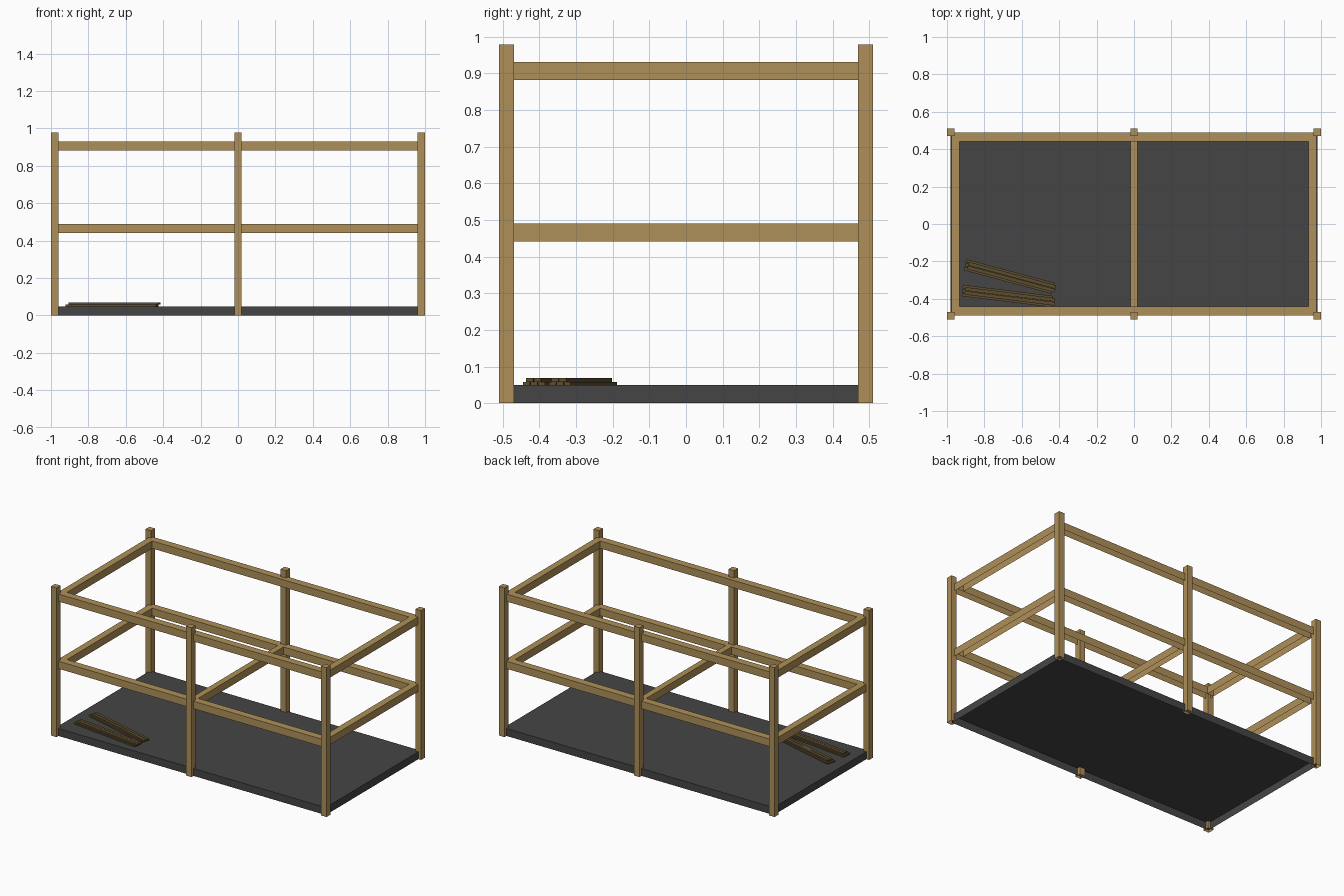
import bpy
import bmesh
from math import radians
from mathutils import Matrix, Vector

if "Cube" in bpy.data.objects:
    bpy.data.objects.remove(bpy.data.objects["Cube"])


def material(name, color):
    m = bpy.data.materials.new(name)
    m.diffuse_color = (*color, 1)
    m.use_nodes = True
    m.node_tree.nodes["Principled BSDF"].inputs["Base Color"].default_value = m.diffuse_color
    return m


wood = material("wood", (0.43, 0.28, 0.10))
dark_wood = material("dark_wood", (0.11, 0.075, 0.03))
dark = material("dark_base", (0.06, 0.06, 0.06))


# Box between two corners; the hidden underside is left open
def box(name, lo, hi, mat, matrix=Matrix()):
    lo, hi = Vector(lo), Vector(hi)
    bm = bmesh.new()
    bmesh.ops.create_cube(bm, size=1)
    under = [f for f in bm.faces if f.normal.z < -0.5]
    bmesh.ops.delete(bm, geom=under, context='FACES_ONLY')
    bm.transform(matrix @ Matrix.Translation((lo + hi) / 2) @ Matrix.Diagonal((*(hi - lo), 1)))
    mesh = bpy.data.meshes.new(name)
    bm.to_mesh(mesh)
    bm.free()
    mesh.materials.append(mat)
    o = bpy.data.objects.new(name, mesh)
    bpy.context.collection.objects.link(o)
    return o


# Base slab
box("base_slab", (-0.98, -0.49, 0), (0.98, 0.49, 0.049), dark)

# Six posts
for x in (-0.98, 0, 0.98):
    for y in (-0.49, 0.49):
        box("post", (x - 0.02, y - 0.0205, 0), (x + 0.02, y + 0.0205, 0.979), wood)

# Two rings of rails
for z in (0.441, 0.882):
    for s in (-1, 1):
        ya, yb = sorted((s * 0.441, s * 0.49))
        box("long_rail", (-0.977, ya, z), (0.977, yb, z + 0.049), wood)
        xa, xb = sorted((s * 0.932, s * 0.977))
        box("end_rail", (xa, -0.441, z), (xb, 0.441, z + 0.049), wood)

# Middle crossbar
box("crossbar", (-0.02, -0.441, 0.441), (0.02, 0.441, 0.49), wood)

# Two bundles of loose slats: three below, two nested on top
for x, y, angle in ((-0.66, -0.283, -15), (-0.67, -0.386, -7)):
    m = Matrix.Translation((x, y, 0.049)) @ Matrix.Rotation(radians(angle), 4, 'Z')
    for i in (-1, 0, 1):
        box("lower_slat", (-0.25, i * 0.021 - 0.0095, 0), (0.236, i * 0.021 + 0.0095, 0.009), dark_wood, m)
    for i in (-0.5, 0.5):
        box("upper_slat", (-0.236, i * 0.021 - 0.0095, 0.009), (0.248, i * 0.021 + 0.0095, 0.019), dark_wood, m)
